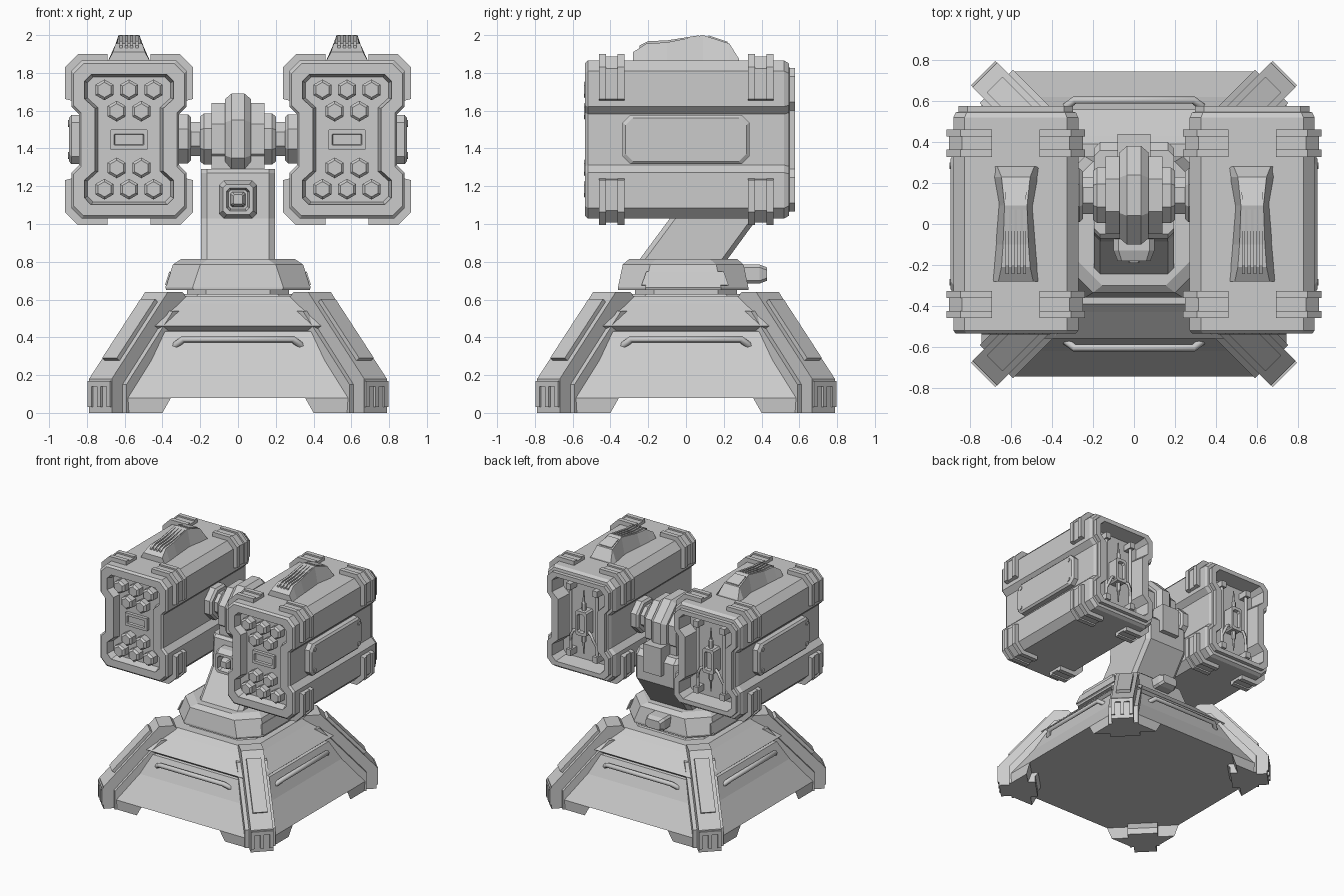
import bpy, bmesh, math
from mathutils import Matrix, Vector

cube = bpy.data.objects.get("Cube")
if cube:
    bpy.data.objects.remove(cube)

grey = bpy.data.materials.new("plain_grey")
grey.use_nodes = True
grey.diffuse_color = (0.6, 0.6, 0.6, 1)
grey.node_tree.nodes["Principled BSDF"].inputs["Base Color"].default_value = (0.6, 0.6, 0.6, 1)

PX, PZ = 0.577, 1.447      # pod centre
AY, AZ = 0.14, 1.45        # pivot axis


def finish(name, data, mirror=False):
    ob = bpy.data.objects.new(name, data)
    bpy.context.collection.objects.link(ob)
    data.materials.append(grey)
    if mirror:
        ob.modifiers.new("mirror", "MIRROR").use_mirror_merge = False
    return ob


def loft(name, rings, mirror=False, turn=0):
    """Skin rings of equal length and cap both ends."""
    bm = bmesh.new()
    rows = [[bm.verts.new(p) for p in ring] for ring in rings]
    n = len(rows[0])
    for a, b in zip(rows, rows[1:]):
        for i in range(n):
            j = (i + 1) % n
            bm.faces.new((a[i], a[j], b[j], b[i]))
    bm.faces.new(rows[0])
    bm.faces.new(rows[-1])
    bmesh.ops.recalc_face_normals(bm, faces=bm.faces)
    bm.transform(Matrix.Rotation(turn, 4, "Z"))
    me = bpy.data.meshes.new(name)
    bm.to_mesh(me)
    bm.free()
    return finish(name, me, mirror)


def sym(q):
    """Mirror a quarter outline into a closed loop."""
    return (q + [(x, -z) for x, z in q[::-1]]
            + [(-x, -z) for x, z in q] + [(-x, z) for x, z in q[::-1]])


def octa(ax, ay, c):
    return sym([(ax - c, ay), (ax, ay - c)])


def along_x(pts, x):
    return [(x, a, b) for a, b in pts]


def along_y(pts, y, cx=0, cz=0):
    return [(cx + a, y, cz + b) for a, b in pts]


def along_z(pts, z, cy=0):
    return [(a, b + cy, z) for a, b in pts]


def box(name, x, y, z, mirror=False, turn=0):
    pts = [(x[0], y[0]), (x[1], y[0]), (x[1], y[1]), (x[0], y[1])]
    return loft(name, [along_z(pts, k) for k in z], mirror, turn)


def axle(name, steps, y=AY, z=AZ, n=8, mirror=False):
    """Faceted turning along x from (x, radius) steps."""
    def ring(x, r):
        r /= math.cos(math.pi / n)
        return [(x, y + r * math.cos((i + .5) * math.tau / n),
                 z + r * math.sin((i + .5) * math.tau / n)) for i in range(n)]
    return loft(name, [ring(*s) for s in steps], mirror)


def tube(name, pts, r, mirror=False, turn=0):
    cu = bpy.data.curves.new(name, "CURVE")
    cu.dimensions = "3D"
    cu.bevel_depth, cu.bevel_resolution, cu.use_fill_caps = r, 1, True
    sp = cu.splines.new("POLY")
    sp.points.add(len(pts) - 1)
    for p, co in zip(sp.points, pts):
        p.co = (*(Matrix.Rotation(turn, 3, "Z") @ Vector(co)), 1)
    return finish(name, cu, mirror)


# Base: sloped skirt, overhanging upper tier, neck
loft("base_skirt", [along_z(octa(a, a, c), z) for z, a, c in
     [(.08, .745, .15), (.28, .62, .12), (.43, .55, .10), (.435, .53, .10),
      (.46, .56, .10), (.58, .43, .10), (.62, .39, .10)]])
loft("neck", [along_z(octa(a, a, .1), z) for z, a in
     [(.6, .33), (.63, .31), (.63, .27), (.66, .27)]])

for k in range(4):
    turn = k * math.pi / 2
    # Corner foot under the skirt
    low = [(.40, .74), (.59, .74), (.74, .59), (.74, .40)]
    top = [(.355, .745), (.595, .745), (.745, .595), (.745, .355)]
    loft("foot_pad", [along_z(low, 0), along_z(top, .08)], turn=turn)
    # Handrail on each side
    tube("side_rail", [(-.335, -.57, .355), (-.29, -.605, .39), (.29, -.605, .39),
                       (.335, -.57, .355)], .019, turn=turn)
    # Narrow diagonal leg with a lower rim on both sides
    diag = turn + math.pi / 4
    leg = [(1.03, 0), (1.03, .18), (.61, .64), (.50, .64), (.42, .56), (.75, .05), (.75, 0)]
    loft("leg", [[(r, t, z) for r, z in leg] for t in (-.085, .085)], turn=diag)
    rim = [(.95, 0), (.95, .15), (.60, .54), (.50, .54), (.41, .50), (.75, .05), (.75, 0)]
    loft("leg_rim", [[(r, t, z) for r, z in rim] for t in (-.115, .115)], turn=diag)
    plate = [(.942, .276), (.962, .291), (.675, .603), (.655, .586)]
    loft("leg_plate", [[(r, t, z) for r, z in plate] for t in (-.055, .055)], turn=diag)
    for t in (-.07, 0, .07):
        box("foot_rib", (1.02, 1.042), (t - .014, t + .014), (.03, .15), turn=diag)
    box("foot_lintel", (1.02, 1.042), (-.084, .084), (.14, .17), turn=diag)

# Turntable
loft("turntable", [along_z(octa(ax, ay, .145), z, -.015) for z, ax, ay in
     [(.65, .38, .345), (.665, .385, .345), (.785, .345, .32), (.815, .30, .285)]])
panel = [(.378, -.235, .675), (.378, .225, .675), (.356, .20, .745), (.356, -.21, .745)]
loft("turntable_panel", [panel, [(x + .008, y, z + .003) for x, y, z in panel]], True)
loft("rear_box", [along_y(octa(a, b, .015), y, 0, .735) for y, a, b in
     [(.28, .08, .05), (.39, .08, .05), (.43, .065, .035)]])

# Leaning arm
arm = [(-.255, .80), (-.085, 1.03), (-.07, 1.27), (-.05, 1.29), (.36, 1.29),
       (.40, 1.25), (.40, 1.06), (.21, .80)]
shrunk = [(y + (.03 if y < .1 else -.03), z) for y, z in arm]
loft("arm", [along_x(shrunk, -.195), along_x(arm, -.165),
             along_x(arm, .165), along_x(shrunk, .195)])
box("arm_rear_block", (-.08, .08), (.30, .44), (1.15, 1.38))
loft("arm_front_socket", [along_y(octa(a, a, a * .25), y, 0, 1.13) for y, a in
     [(-.05, .10), (-.13, .10), (-.18, .08), (-.18, .06), (-.13, .05),
      (-.13, .04), (-.17, .035), (-.19, .025)]])

# Pivot head and axle
axle("pivot_wheel", [(-.07, .21), (-.035, .24), (.035, .24), (.07, .21)])
axle("pivot_block", [(-.14, .19), (.14, .19)])
box("pivot_cheeks", (-.14, .14), (-.04, .32), (1.27, 1.45))
axle("pivot_drum", [(-.2, .12), (-.18, .135), (.18, .135), (.2, .12)])
axle("axle_collar", [(.18, .09), (.25, .09), (.25, .115), (.265, .13), (.36, .13)], mirror=True)

# Pods: one skin with recessed front and back
body = [(.25, .418), (.305, .363), (.305, .175), (.265, .135)]
lip = [(.24, .403), (.293, .35), (.293, .182), (.253, .142)]
rim = [(.20, .345), (.235, .31), (.235, .215), (.18, .165)]
well = [(.19, .33), (.22, .30), (.22, .22), (.165, .17)]
tail = [(.235, .38), (.28, .335), (.28, .20), (.24, .155)]
loft("pod_body", [along_y(sym(q), y, PX, PZ) for q, y in
     [(well, -.475), (rim, -.525), (rim, -.535), (lip, -.535), (body, -.52), (body, .52),
      (lip, .545), (tail, .547), (tail, .577), (rim, .577), (well, .45)]], True)

# Hexagonal warheads and centre slot
hexagon = [(math.sin(i * math.tau / 6), math.cos(i * math.tau / 6)) for i in range(6)]
rows = [(.263, (-.13, 0, .13)), (.15, (-.065, .065))]
for s in (1, -1):
    for dz, xs in rows:
        for dx in xs:
            loft("warhead", [along_y([(a * r, b * r) for a, b in hexagon], y, PX + dx, PZ + s * dz)
                 for y, r in [(-.46, .055), (-.525, .055), (-.54, .04)]], True)
loft("front_slot", [along_y(octa(a, b, .004), y, PX, PZ) for y, a, b in
     [(-.47, .10, .052), (-.50, .10, .052), (-.50, .08, .03), (-.485, .075, .026)]], True)


# Corner clamps: a full strap with two raised bands
def clamp(name, sx, sz, y0, y1, d):
    pts = [(.115, .40), (.115, .418 + d), (.25 + d * .6, .418 + d),
           (.305 + d, .363 + d * .6), (.305 + d, .215), (.28, .20), (.28, .34), (.24, .40)]
    pts = [(sx * a, sz * b) for a, b in pts]
    loft(name, [along_y(pts, y, PX, PZ) for y in (y0, y1)], True)


for yc in (-.393, .395):
    for sx in (1, -1):
        for sz in (1, -1):
            clamp("corner_strap", sx, sz, yc - .06, yc + .06, .022)
            for s in (-.049, .049):
                clamp("strap_band", sx, sz, yc + s - .018, yc + s + .018, .034)

# Outer side panel with bolts
loft("side_panel", [[(x, y, PZ + z) for y, z in octa(a, b, .04)] for x, a, b in
     [(PX + .25, .335, .13), (PX + .305, .335, .13), (PX + .318, .32, .115)]], True)
for y in (-.285, .285):
    for dz in (-.085, .085):
        axle("panel_bolt", [(PX + .31, .016), (PX + .324, .016)], y, PZ + dz, 6, True)

# Roof sight housing with ridges and rear window frame
fin = [(-.28, 1.91, .117, .085), (-.21, 1.955, .11, .07), (-.10, 1.962, .10, .062),
       (.09, 2.0, .085, .055), (.23, 1.955, .11, .07), (.28, 1.875, .117, .09)]
loft("roof_housing", [[(PX - b, y, 1.85), (PX + b, y, 1.85), (PX + t, y, z), (PX - t, y, z)]
     for y, z, b, t in fin], True)
for dx in (-.042, -.014, .014, .042):
    ridge = [(-.245, 1.90), (-.245, 1.945), (-.20, 1.968), (-.10, 1.972), (.07, 1.999), (.07, 1.95)]
    loft("roof_ridge", [along_x(ridge, PX + dx + w) for w in (-.008, .008)], True)
pane = [(-.05, .12, 1.992), (.05, .12, 1.992), (.055, .22, 1.959), (-.055, .22, 1.959)]
loft("roof_window", [[(PX + x, y, z + h) for x, y, z in pane] for h in (-.01, .006)], True)

# Rear pipes, valve box and spikes
for s in (1, -1):
    x = PX + s * .12
    tube("rear_pipe", [(x, .50, PZ - .28), (x, .50, PZ + .29)], .014, True)
    tube("lower_hose", [(PX + s * .03, .50, PZ - .06), (PX + s * .08, .52, PZ - .08),
                        (PX + s * .10, .52, PZ - .12), (x, .50, PZ - .18)], .012, True)
    for dz in (-.27, .27):
        box("pipe_socket", (x - .022, x + .022), (.44, .53), (PZ + dz - .025, PZ + dz + .025), True)
    z0 = PZ + s * .08
    loft("rear_spike", [along_z([(PX + a * r, .50 + b * r) for a, b in hexagon], z0 + s * h)
         for h, r in [(0, .02), (.08, .018), (.09, .01), (.18, .004)]], True)
loft("valve_box", [along_y(octa(a, b, .012), y, PX, PZ) for y, a, b in
     [(.44, .05, .10), (.54, .05, .10), (.54, .032, .075), (.515, .028, .07)]], True)
